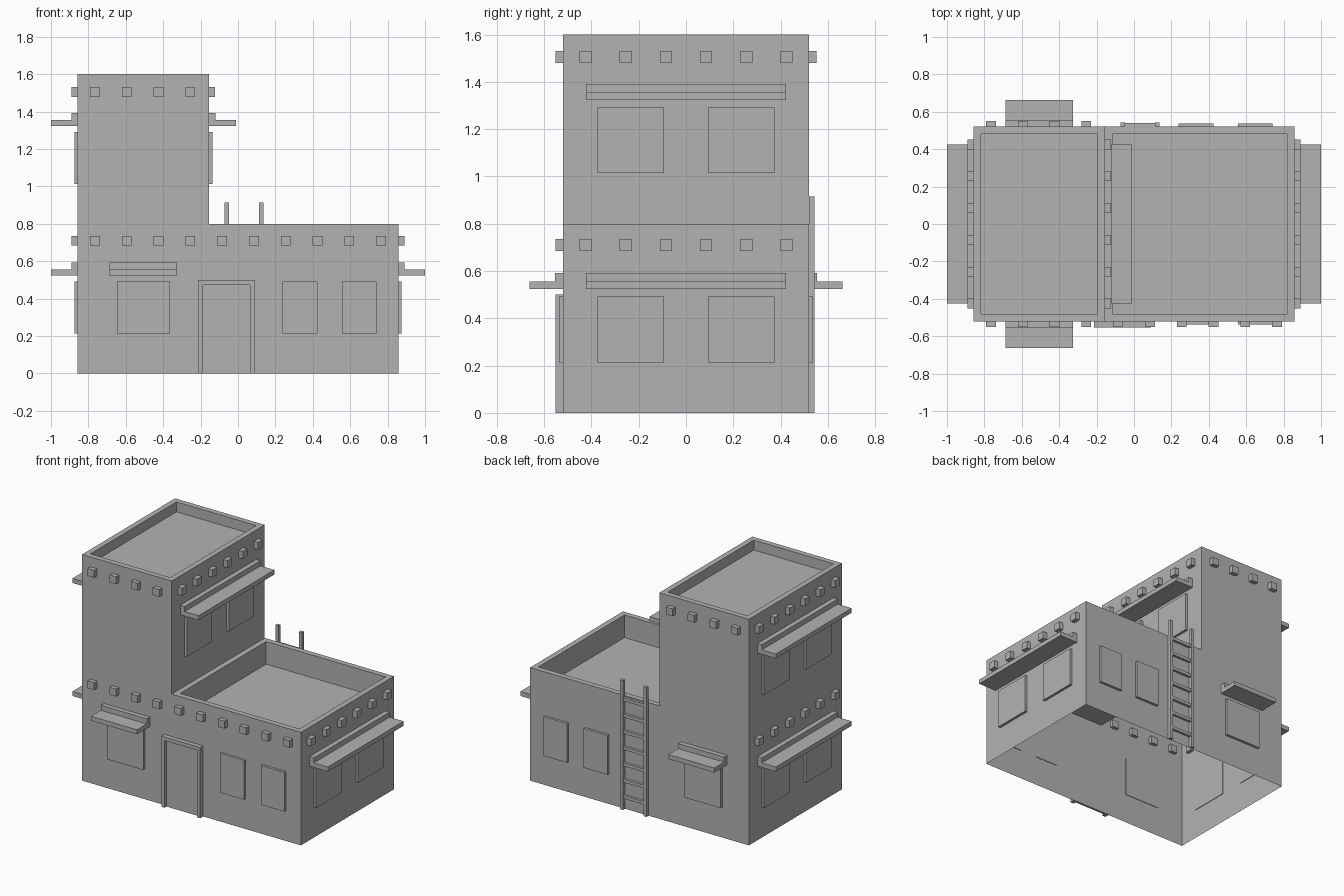
import bpy, bmesh

cube = bpy.data.objects.get("Cube")
if cube:
    bpy.data.objects.remove(cube)

clay = bpy.data.materials.new("plain grey")
clay.use_nodes = True
GREY = (0.45, 0.45, 0.45, 1)
clay.diffuse_color = GREY
clay.node_tree.nodes["Principled BSDF"].inputs["Base Color"].default_value = GREY

X, Y, TOWER_X = 0.857, 0.52, -0.155
LOW, HIGH = 0.8, 1.6
TOWER_MID = (TOWER_X - X) / 2

# Walls as (axis across the wall, outward sign, wall position)
FRONT, BACK = ("y", -1, -Y), ("y", 1, Y)
LEFT, RIGHT = ("x", 1, X), ("x", -1, -X)
TOWER_LEFT = ("x", 1, TOWER_X)


def finish(name, bm):
    mesh = bpy.data.meshes.new(name)
    bm.to_mesh(mesh)
    bm.free()
    mesh.materials.append(clay)
    obj = bpy.data.objects.new(name, mesh)
    bpy.context.collection.objects.link(obj)


def add_block(bm, wall, u, z, depth):
    """Block on a wall: u along it, z up, depth outward from it."""
    axis, sign, pos = wall
    across = sorted(pos + sign * d for d in depth)
    spans = (across, u, z) if axis == "x" else (u, across, z)
    verts = bmesh.ops.create_cube(bm, size=1)["verts"]
    for v in verts:
        for i, (a, b) in enumerate(spans):
            v.co[i] = (a + b) / 2 + v.co[i] * (b - a)


def blocks(name, wall, parts):
    bm = bmesh.new()
    for part in parts:
        add_block(bm, wall, *part)
    finish(name, bm)


def beams(name, wall, centres, z):
    h = 0.026
    blocks(name, wall, [((c - h, c + h), (z - h, z + h), (-0.025, 0.032)) for c in centres])


def awning(name, wall, u, z):
    blocks(name, wall, [(u, (z, z + 0.068), (0, 0.034)),
                        (u, (z, z + 0.032), (0.034, 0.143))])


def windows(name, wall, spans, z):
    blocks(name, wall, [(u, (z, z + 0.278), (-0.004, 0.018)) for u in spans])


# Building shell: stepped profile, open underneath, with sunken roofs
bm = bmesh.new()
profile = [(-X, 0), (X, 0), (X, LOW), (TOWER_X, LOW), (TOWER_X, HIGH), (-X, HIGH)]
front = [bm.verts.new((x, -Y, z)) for x, z in profile]
back = [bm.verts.new((x, Y, z)) for x, z in profile]
bm.faces.new(front)
bm.faces.new(back[::-1])
n = len(profile)
for i in range(1, n):
    j = (i + 1) % n
    bm.faces.new((front[j], front[i], back[i], back[j]))
bm.normal_update()
for roof in [f for f in bm.faces if f.normal.z > 0.9]:
    drop = 0.16 if roof.calc_center_median().z < 1 else 0.07
    bmesh.ops.inset_individual(bm, faces=[roof], thickness=0.055)
    bmesh.ops.inset_individual(bm, faces=[roof], thickness=0, depth=-drop)
finish("building_shell", bm)

# Rows of beam ends
step = 0.17
long_row = [(i - 4.5) * step for i in range(10)]
side_row = [(i - 2.5) * step for i in range(6)]
LOW_BEAM, HIGH_BEAM = 0.71, 1.505
beams("front_lower_beams", FRONT, long_row, LOW_BEAM)
beams("front_tower_beams", FRONT, long_row[:4], HIGH_BEAM)
beams("back_tower_beams", BACK, long_row[:4], HIGH_BEAM)
beams("left_lower_beams", LEFT, side_row, LOW_BEAM)
beams("right_lower_beams", RIGHT, side_row, LOW_BEAM)
beams("left_tower_beams", TOWER_LEFT, side_row, HIGH_BEAM)
beams("right_tower_beams", RIGHT, side_row, HIGH_BEAM)

# Paired windows and long awnings on the sides
pair = [(-0.375, -0.093), (0.093, 0.375)]
for name, wall, lift in (("left_lower", LEFT, 0), ("right_lower", RIGHT, 0),
                         ("left_tower", TOWER_LEFT, 0.8), ("right_tower", RIGHT, 0.8)):
    windows(name + "_windows", wall, pair, 0.214 + lift)
    awning(name + "_awning", wall, (-0.424, 0.424), 0.524 + lift)

# Front and back windows with one short awning each
openings = [(TOWER_MID - 0.142, TOWER_MID + 0.142), (0.238, 0.424), (0.555, 0.74)]
for name, wall in (("front", FRONT), ("back", BACK)):
    windows(name + "_windows", wall, openings, 0.214)
    awning(name + "_awning", wall, (TOWER_MID - 0.18, TOWER_MID + 0.18), 0.524)

# Door with its frame
blocks("door_frame", FRONT, [((-0.213, -0.187), (0, 0.5), (-0.004, 0.033)),
                             ((0.065, 0.091), (0, 0.5), (-0.004, 0.033)),
                             ((-0.187, 0.065), (0.474, 0.5), (-0.004, 0.033))])
blocks("door", FRONT, [((-0.187, 0.065), (0, 0.474), (-0.004, 0.012))])

# Ladder on the back wall
rails = [((x, x + 0.024), (0, 0.915), (0, 0.023)) for x in (-0.071, 0.113)]
rungs = [((-0.047, 0.113), (z, z + 0.022), (0.002, 0.02))
         for z in (0.08 + 0.115 * i for i in range(7))]
blocks("ladder", BACK, rails + rungs)
